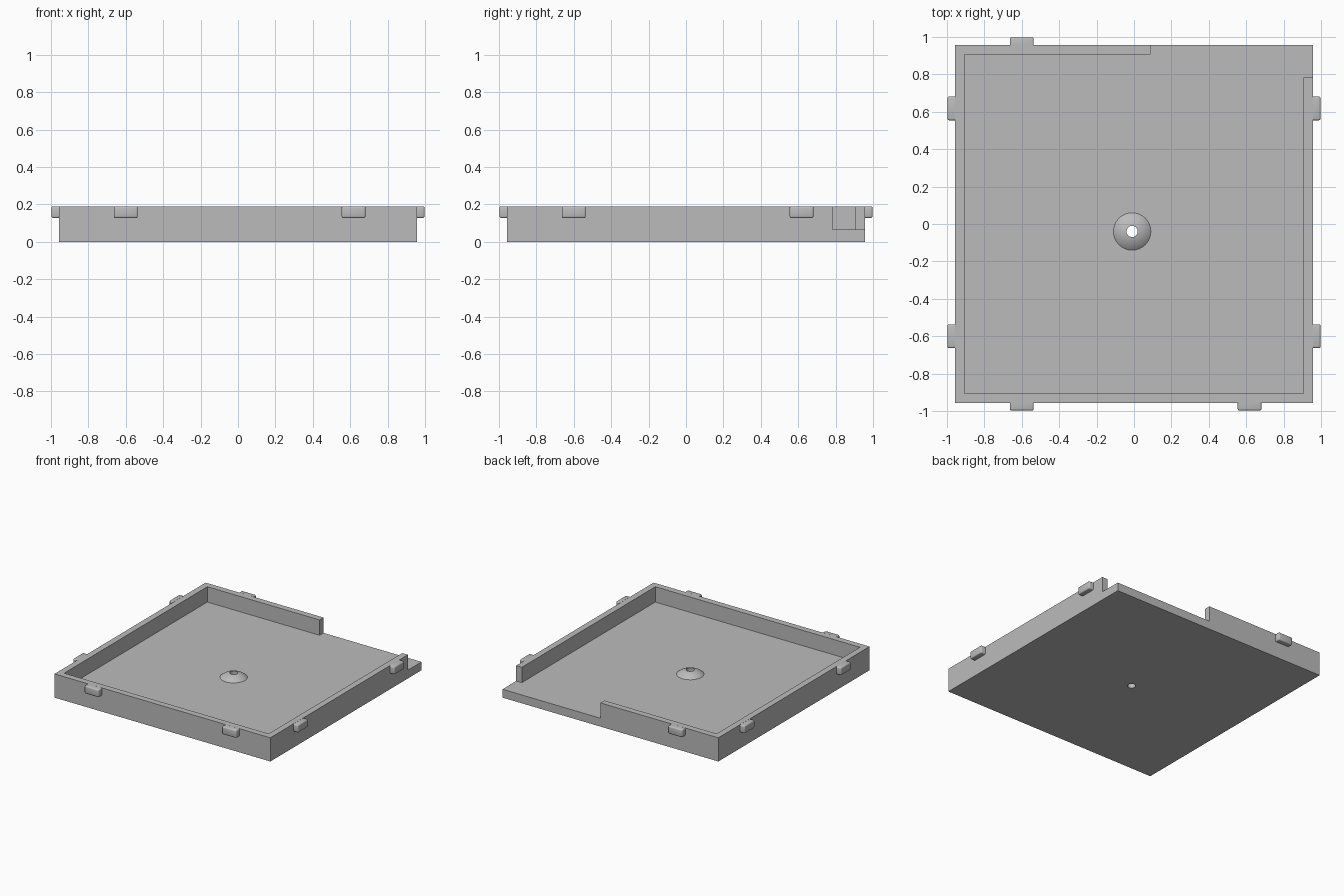
import bpy
import bmesh
import math
from mathutils import Matrix

cube = bpy.data.objects.get("Cube")
if cube:
    bpy.data.objects.remove(cube, do_unlink=True)

HALF = 0.956           # half width of the square tray
WALL = 0.05            # wall thickness
FLOOR, TOP = 0.067, 0.19
HOLE_X, HOLE_Y, HOLE_R = -0.01, -0.04, 0.03

grey = bpy.data.materials.new("plain grey")
grey.use_nodes = True
colour = (0.5, 0.5, 0.5, 1)
grey.diffuse_color = colour
grey.node_tree.nodes["Principled BSDF"].inputs["Base Color"].default_value = colour


def make_object(name, bm):
    bmesh.ops.recalc_face_normals(bm, faces=bm.faces)
    mesh = bpy.data.meshes.new(name)
    bm.to_mesh(mesh)
    bm.free()
    mesh.materials.append(grey)
    obj = bpy.data.objects.new(name, mesh)
    bpy.context.collection.objects.link(obj)
    return obj


def extrude_outline(name, outline, z0, z1):
    bm = bmesh.new()
    face = bm.faces.new([bm.verts.new((x, y, z0)) for x, y in outline])
    new = bmesh.ops.extrude_face_region(bm, geom=[face])["geom"]
    verts = [v for v in new if isinstance(v, bmesh.types.BMVert)]
    bmesh.ops.translate(bm, verts=verts, vec=(0, 0, z1 - z0))
    return make_object(name, bm)


def smooth(obj):
    bpy.ops.object.select_all(action='DESELECT')
    obj.select_set(True)
    bpy.context.view_layer.objects.active = obj
    bpy.ops.object.shade_smooth_by_angle(angle=math.radians(35))


# Tray: floor and walls in one solid, open at the back left corner
inner = HALF - WALL
side_end, back_end = 0.783, 0.088
tray = extrude_outline("tray", [(-HALF, -HALF), (HALF, -HALF), (HALF, HALF), (-HALF, HALF)], 0, TOP)
pocket = extrude_outline("pocket_cutter", [
    (-inner, -inner), (inner, -inner), (inner, side_end), (HALF + 0.1, side_end),
    (HALF + 0.1, HALF + 0.1), (back_end, HALF + 0.1), (back_end, inner), (-inner, inner)],
    FLOOR, TOP + 0.1)
ring = [(HOLE_X + HOLE_R * math.cos(a), HOLE_Y + HOLE_R * math.sin(a))
        for a in (math.tau * i / 32 for i in range(32))]
drill = extrude_outline("drill_cutter", ring, -0.1, TOP + 0.1)

bpy.context.view_layer.objects.active = tray
for cutter in (pocket, drill):
    mod = tray.modifiers.new(cutter.name, 'BOOLEAN')
    mod.operation = 'DIFFERENCE'
    mod.solver = 'EXACT'
    mod.object = cutter
    bpy.ops.object.modifier_apply(modifier=mod.name)
    bpy.data.objects.remove(cutter, do_unlink=True)

# Domed boss around the hole: a spherical cap spun about its axis
radius, rise = 0.1, 0.038
sphere = (radius ** 2 + rise ** 2) / (2 * rise)
profile = []
for i in range(9):
    r = radius + (HOLE_R - radius) * i / 8
    profile.append((r, FLOOR + rise - sphere + math.sqrt(sphere ** 2 - r ** 2)))
profile.append((HOLE_R, FLOOR))
bm = bmesh.new()
verts = [bm.verts.new((HOLE_X + r, HOLE_Y, z)) for r, z in profile]
edges = [bm.edges.new(pair) for pair in zip(verts, verts[1:])]
bmesh.ops.spin(bm, geom=verts + edges, cent=(HOLE_X, HOLE_Y, 0), axis=(0, 0, 1),
               angle=math.tau, steps=32, use_merge=True)
bmesh.ops.remove_doubles(bm, verts=bm.verts, dist=0.0001)
smooth(make_object("boss", bm))


# Clip tabs with softened outer edges
def tab(name, x, y, along_x):
    length, depth, height = 0.128, 0.041, 0.063
    size = (length, depth, height) if along_x else (depth, length, height)
    bm = bmesh.new()
    bmesh.ops.create_cube(bm, size=1, matrix=Matrix.Diagonal((*size, 1)))
    axis = 1 if along_x else 0
    sign = math.copysign(1, (x, y)[axis])
    outer = [e for e in bm.edges if any(v.co[axis] * sign > 0 for v in e.verts)]
    bmesh.ops.bevel(bm, geom=outer, offset=0.01, segments=3, profile=0.5, affect='EDGES')
    bmesh.ops.translate(bm, verts=bm.verts, vec=(x, y, TOP - height / 2))
    smooth(make_object(name, bm))


reach = 0.977
near, far = -0.6, 0.618
for side, x in (("left", reach), ("right", -reach)):
    tab(side + "_front_tab", x, near, False)
    tab(side + "_back_tab", x, far, False)
tab("front_right_tab", near, -reach, True)
tab("front_left_tab", far, -reach, True)
tab("back_tab", near, reach, True)
